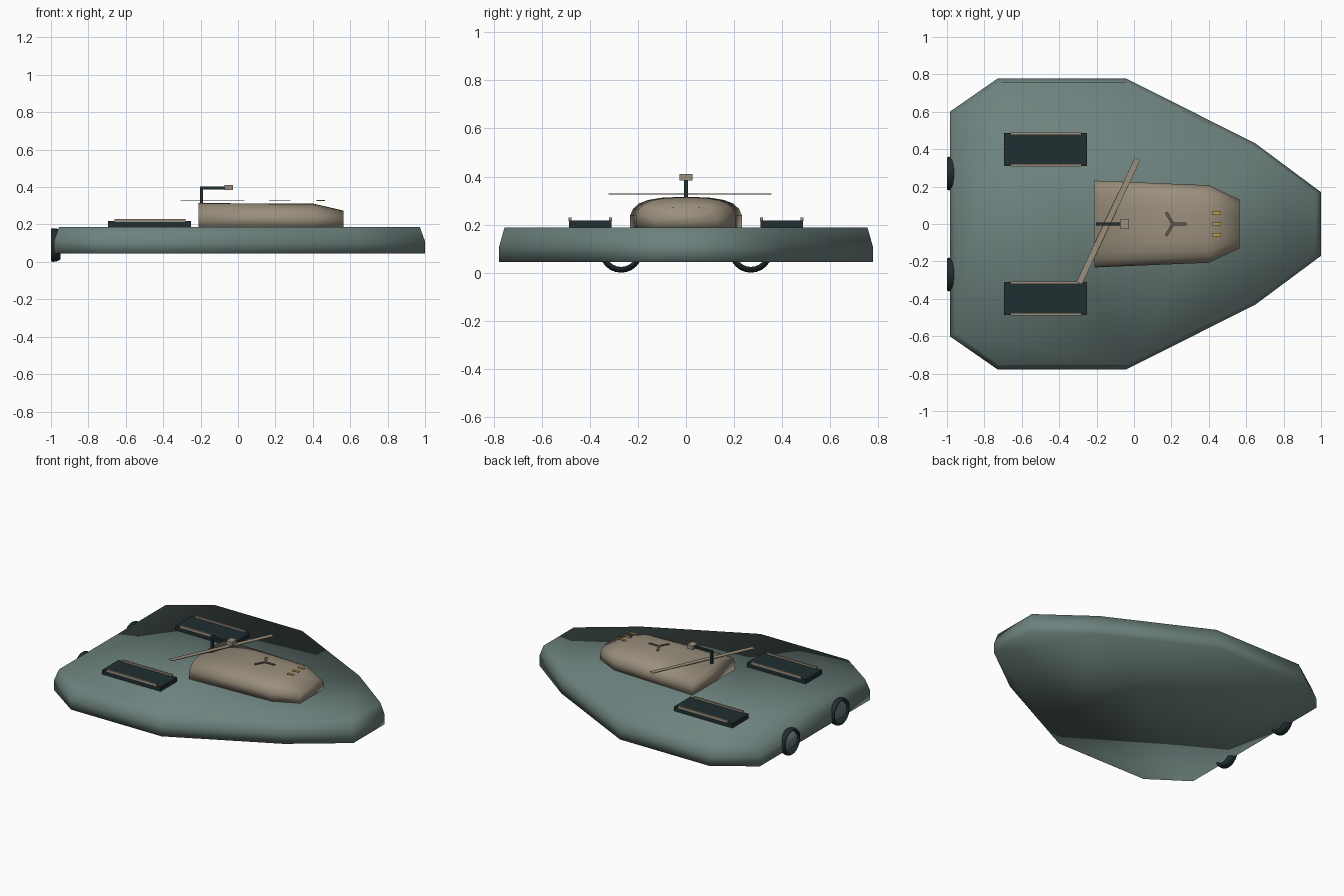
import bpy, bmesh, math
from mathutils import Matrix, Vector

if "Cube" in bpy.data.objects:
    bpy.data.objects.remove(bpy.data.objects["Cube"])


def srgb(r, g, b):
    f = lambda c: (c / 255 / 12.92) if c < 11 else ((c / 255 + 0.055) / 1.055) ** 2.4
    return (f(r), f(g), f(b), 1)


def mat(name, *rgb):
    m = bpy.data.materials.new(name)
    m.diffuse_color = srgb(*rgb)
    m.use_nodes = True
    m.node_tree.nodes["Principled BSDF"].inputs["Base Color"].default_value = m.diffuse_color
    return m


TEAL = mat("grey_teal", 109, 130, 126)
TAN = mat("warm_tan", 154, 143, 125)
DARK = mat("dark_slate", 32, 46, 48)
BROWN = mat("dull_brown", 98, 92, 80)
GOLD = mat("gold", 190, 152, 72)


def finish(name, bm, material, smooth=False):
    bmesh.ops.recalc_face_normals(bm, faces=bm.faces)
    me = bpy.data.meshes.new(name)
    bm.to_mesh(me)
    bm.free()
    me.materials.append(material)
    for p in me.polygons:
        p.use_smooth = smooth
    ob = bpy.data.objects.new(name, me)
    bpy.context.collection.objects.link(ob)
    return ob


def loft(name, rings, material, smooth=True, closed=True, caps=True):
    """Bridge equal-length rings of points, optionally capping both ends."""
    bm = bmesh.new()
    vs = [[bm.verts.new(p) for p in r] for r in rings]
    n = len(rings[0])
    for a, b in zip(vs, vs[1:]):
        for i in range(n if closed else n - 1):
            j = (i + 1) % n
            bm.faces.new((a[i], a[j], b[j], b[i]))
    if caps:
        bm.faces.new(vs[0])
        bm.faces.new(vs[-1])
    return finish(name, bm, material, smooth)


def box(name, lo, hi, material, angle=0.0):
    """Box between two corners, turned about its own centre."""
    bm = bmesh.new()
    lo, hi = Vector(lo), Vector(hi)
    size = hi - lo
    m = (Matrix.Translation((lo + hi) / 2) @ Matrix.Rotation(angle, 4, 'Z')
         @ Matrix.Diagonal((*size, 1)))
    bmesh.ops.create_cube(bm, size=1, matrix=m)
    return finish(name, bm, material)


# Hull: half outline mirrored, three rings, softly shaded all over
half = [(-0.985, 0.60), (-0.73, 0.777), (-0.04, 0.777), (0.65, 0.43), (1.0, 0.17)]
outline = half + [(x, -y) for x, y in reversed(half)]
loft("hull", [[(x * s, y * s, z) for x, y in outline]
              for z, s in ((0.045, 1), (0.11, 1), (0.187, 0.972))], TEAL)

# Cabin: rounded section lofted along x
prof = [(1, 0), (1, 0.42), (0.95, 0.62), (0.85, 0.79), (0.68, 0.91), (0.45, 0.98), (0.22, 1)]
sect = prof + [(-y, z) for y, z in reversed(prof)]
loft("cabin", [[(x, y * w, 0.186 + z * h) for y, z in sect]
               for x, w, h in ((-0.21, 0.232, 0.128), (0.40, 0.207, 0.126),
                               (0.565, 0.13, 0.088))], TAN)

# Paired parts on both sides
for side, tag in ((1, "left"), (-1, "right")):
    # Deck hatch with two rails
    y = 0.398 * side
    box(f"hatch_{tag}", (-0.695, y - 0.089, 0.183), (-0.25, y + 0.089, 0.218), DARK)
    for k, edge in ((-1, "a"), (1, "b")):
        c = y + k * 0.084
        box(f"hatch_rail_{tag}_{edge}", (-0.66, c - 0.006, 0.214),
            (-0.28, c + 0.006, 0.23), TAN)
    # Stern jet nozzle: open tapered tube
    rings = []
    for x, r in ((-0.95, 0.066), (-0.95, 0.078), (-0.97, 0.088), (-0.99, 0.09),
                 (-1.0, 0.086), (-1.0, 0.076), (-0.95, 0.066)):
        rings.append([(x, 0.27 * side + r * math.cos(t * math.tau / 24),
                       0.09 + r * math.sin(t * math.tau / 24)) for t in range(24)])
    loft(f"nozzle_{tag}", rings, DARK, caps=False)

# Mast, arm and sensor head
box("mast_post", (-0.203, -0.008, 0.312), (-0.187, 0.008, 0.403), DARK)
box("mast_arm", (-0.203, -0.008, 0.388), (-0.06, 0.008, 0.403), DARK)
box("sensor_head", (-0.072, -0.028, 0.383), (-0.027, 0.028, 0.41), TAN)

# Long thin diagonal bar above the roof
length, ang = 0.735, math.atan2(0.67, 0.315)
box("roof_bar", (-0.137 - length / 2, 0.016 - 0.016, 0.325),
    (-0.137 + length / 2, 0.016 + 0.016, 0.329), TAN, ang)

# Three-armed roof marker
for i in range(3):
    a = i * math.tau / 3
    cx, cy, l = 0.208 + 0.036 * math.cos(a), 0.036 * math.sin(a), 0.036
    box(f"marker_arm_{i}", (cx - l, cy - 0.008, 0.325), (cx + l, cy + 0.008, 0.329), BROWN, a)

# Three gold bars near the nose
for i in (-1, 0, 1):
    y = 0.057 * i
    box(f"gold_bar_{i + 2}", (0.42, y - 0.009, 0.325), (0.466, y + 0.009, 0.33), GOLD)
